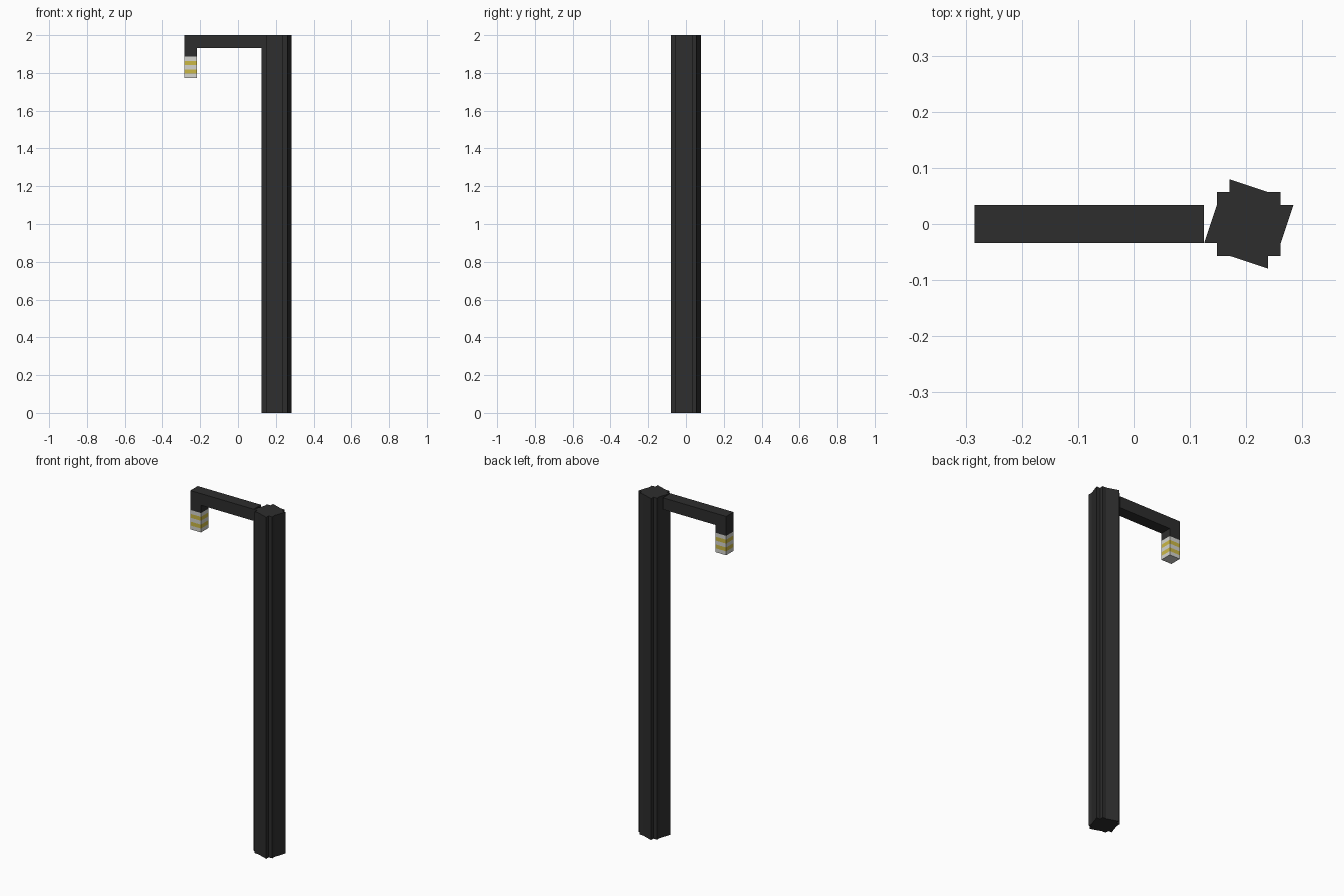
import bpy, bmesh

if "Cube" in bpy.data.objects:
    bpy.data.objects.remove(bpy.data.objects["Cube"])

V = 2 / 88          # one block of the stepped design
Z0 = 44             # vertical offset is handled in blocks from the ground


def material(name, rgb):
    m = bpy.data.materials.new(name)
    m.diffuse_color = (*rgb, 1)
    m.use_nodes = True
    m.node_tree.nodes["Principled BSDF"].inputs["Base Color"].default_value = m.diffuse_color
    return m


dark = material("dark iron", (0.027, 0.027, 0.027))
glass = material("pale glass", (0.66, 0.66, 0.62))
yellow = material("yellow glow", (0.60, 0.48, 0.06))


def prism(name, outline, z0, z1, mat):
    """Extrude an xy outline (in blocks) between two heights."""
    bm = bmesh.new()
    f = bm.faces.new([bm.verts.new((x * V, y * V, z0 * V)) for x, y in outline])
    top = bmesh.ops.extrude_face_region(bm, geom=[f])["geom"]
    bmesh.ops.translate(bm, vec=(0, 0, (z1 - z0) * V),
                        verts=[g for g in top if isinstance(g, bmesh.types.BMVert)])
    bmesh.ops.recalc_face_normals(bm, faces=bm.faces)
    me = bpy.data.meshes.new(name)
    bm.to_mesh(me)
    bm.free()
    me.materials.append(mat)
    ob = bpy.data.objects.new(name, me)
    bpy.context.collection.objects.link(ob)
    return ob


def rect(x0, x1, h):
    return [(x0, -h), (x1, -h), (x1, h), (x0, h)]


# pole with a stepped round section, made by turning one quarter four times
pole_outline = []
x_y = [(3.5, -1.5), (3.5, 1.5), (2.5, 1.5), (2.5, 2.5), (1.5, 2.5)]
quarter = x_y[1:]
for _ in range(4):
    pole_outline += [(x + 9, y) for x, y in quarter]
    quarter = [(-y, x) for x, y in quarter]
prism("pole", pole_outline, 0, 88, dark)

# arm and the drop that holds the lamp
prism("arm", rect(-12.5, 5.5, 1.5), 85, 88, dark)
prism("lamp_holder", rect(-12.5, -9.5, 1.5), 83, 85, dark)

# lamp in alternating one-block bands
for i in range(5):
    prism(f"lamp_band_{i + 1}", rect(-12.5, -9.5, 1.5), 78 + i, 79 + i,
          yellow if i % 2 else glass)
